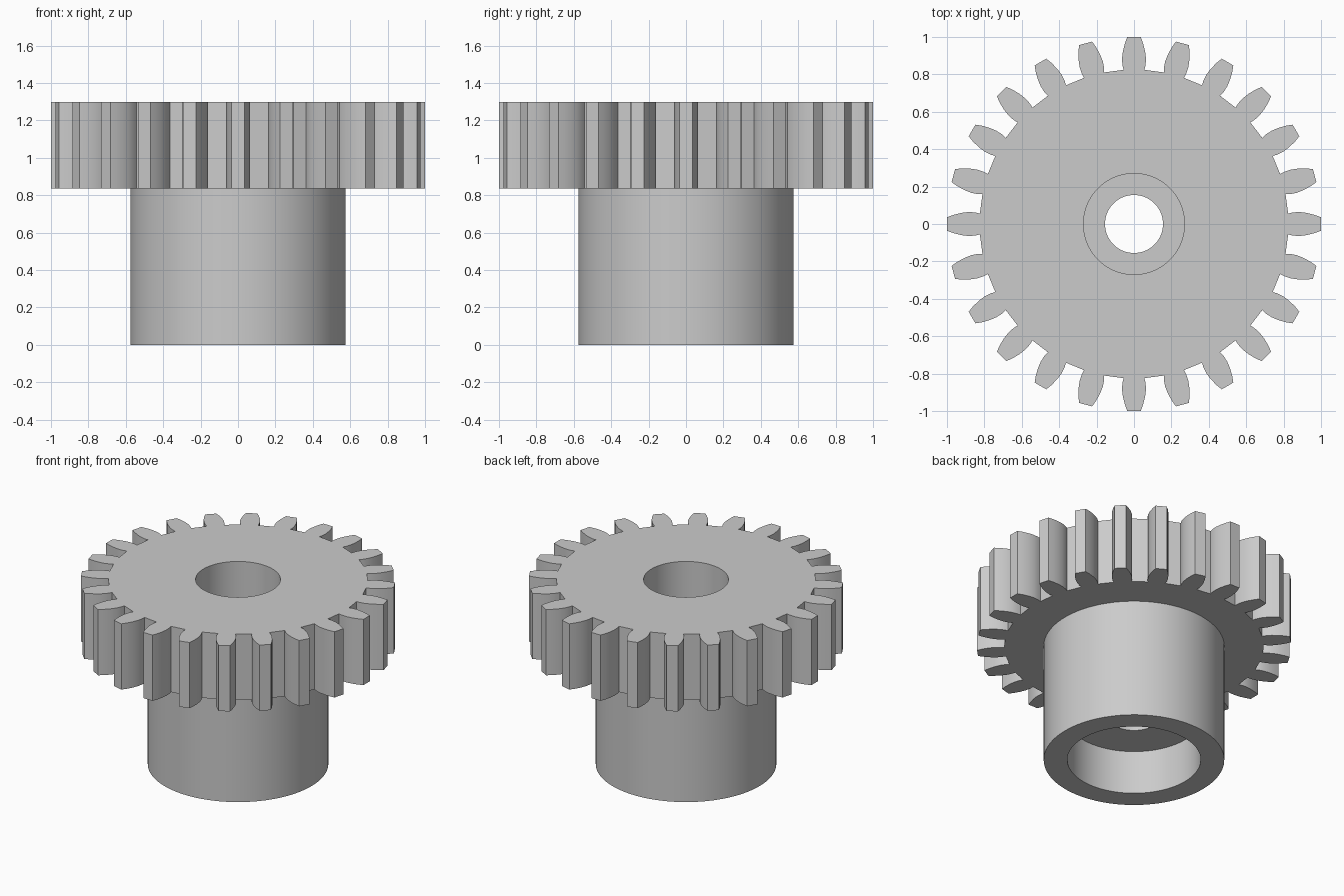
import bpy
import bmesh
import math
from mathutils import Matrix, Vector

cube = bpy.data.objects.get("Cube")
if cube:
    bpy.data.objects.remove(cube, do_unlink=True)

TEETH = 24
SEGMENTS = 96
GEAR_BOTTOM, GEAR_TOP = 0.835, 1.297
HUB_RADIUS, BORE_RADIUS = 0.575, 0.27

# One tooth flank as (distance from axis, half width), root to tip
FLANK = [(0.824, 0.056), (0.85, 0.062), (0.885, 0.064),
         (0.925, 0.059), (0.965, 0.049), (1.0, 0.036)]

# Turned surface of the hub and stepped bore, as (radius, height)
TURNED = [(HUB_RADIUS, GEAR_BOTTOM), (HUB_RADIUS, 0), (0.425, 0),
          (0.425, 0.306), (0.155, 0.306), (0.155, 0.62),
          (BORE_RADIUS, 0.62), (BORE_RADIUS, GEAR_TOP)]


def ring(bm, points, z):
    return [bm.verts.new((p.x, p.y, z)) for p in points]


def circle(radius):
    steps = [math.tau * i / SEGMENTS for i in range(SEGMENTS)]
    return [Vector((radius * math.cos(a), radius * math.sin(a))) for a in steps]


def gear_outline():
    tooth = [Vector((r, -w)) for r, w in FLANK]
    tooth += [Vector((r, w)) for r, w in reversed(FLANK)]
    return [Matrix.Rotation(math.tau * i / TEETH, 2) @ p
            for i in range(TEETH) for p in tooth]


def join_rings(bm, a, b):
    for i in range(len(a)):
        j = (i + 1) % len(a)
        bm.faces.new((a[i], a[j], b[j], b[i]))


def ring_edges(bm, verts):
    edges = []
    for i, v in enumerate(verts):
        pair = (v, verts[(i + 1) % len(verts)])
        edges.append(bm.edges.get(pair) or bm.edges.new(pair))
    return edges


def fill_between(bm, outer, inner):
    bmesh.ops.triangle_fill(bm, use_beauty=True, use_dissolve=False,
                            edges=ring_edges(bm, outer) + ring_edges(bm, inner))


bm = bmesh.new()

# Hub wall and bore
turned = [ring(bm, circle(r), z) for r, z in TURNED]
for a, b in zip(turned, turned[1:]):
    join_rings(bm, a, b)

# Toothed rim
outline = gear_outline()
low = ring(bm, outline, GEAR_BOTTOM)
high = ring(bm, outline, GEAR_TOP)
join_rings(bm, low, high)

# Flat faces of the gear, above and below
fill_between(bm, high, turned[-1])
fill_between(bm, low, turned[0])
bmesh.ops.recalc_face_normals(bm, faces=bm.faces)

mesh = bpy.data.meshes.new("hubbed_spur_gear")
bm.to_mesh(mesh)
bm.free()
gear = bpy.data.objects.new("hubbed_spur_gear", mesh)
bpy.context.collection.objects.link(gear)

# Plain grey
grey = bpy.data.materials.new("light_grey")
grey.use_nodes = True
colour = (0.6, 0.6, 0.6, 1)
grey.diffuse_color = colour
grey.node_tree.nodes["Principled BSDF"].inputs["Base Color"].default_value = colour
mesh.materials.append(grey)

# Smooth round walls with crisp rims
bpy.ops.object.select_all(action="DESELECT")
gear.select_set(True)
bpy.context.view_layer.objects.active = gear
bpy.ops.object.shade_smooth_by_angle(angle=math.radians(30))
